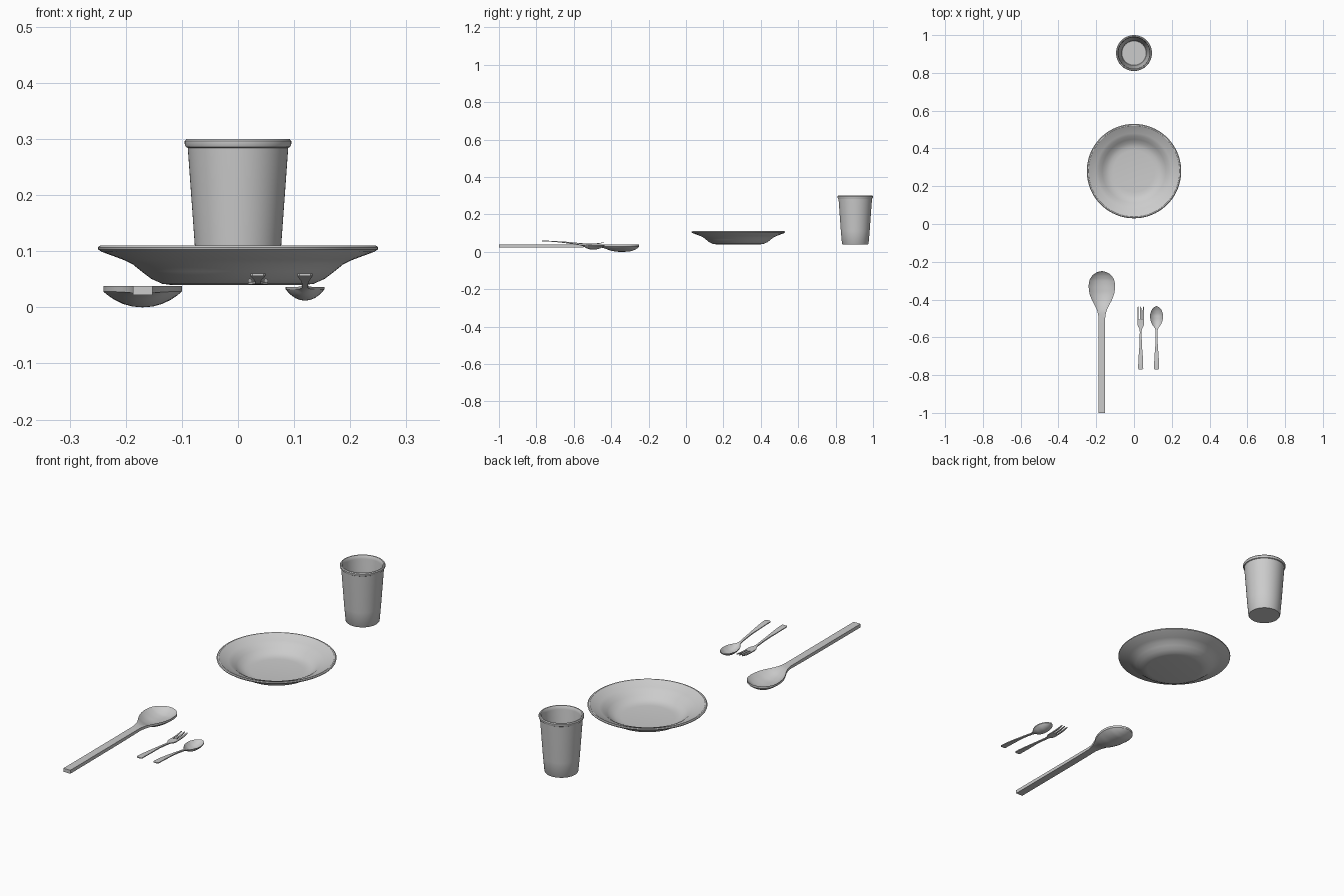
import bpy, bmesh, math


def finish(name, bm, angle=35):
    bmesh.ops.remove_doubles(bm, verts=bm.verts, dist=1e-5)
    bmesh.ops.recalc_face_normals(bm, faces=bm.faces)
    mesh = bpy.data.meshes.new(name)
    bm.to_mesh(mesh)
    bm.free()
    ob = bpy.data.objects.new(name, mesh)
    bpy.context.collection.objects.link(ob)
    bpy.ops.object.select_all(action='DESELECT')
    bpy.context.view_layer.objects.active = ob
    ob.select_set(True)
    bpy.ops.object.shade_smooth_by_angle(angle=math.radians(angle))
    return ob


def turned(name, profile, y, steps=64):
    """Revolve an (r, z) profile about z; both ends lie on the axis."""
    bm = bmesh.new()
    vs = [bm.verts.new((r, 0, z)) for r, z in profile]
    edges = [bm.edges.new(p) for p in zip(vs, vs[1:])]
    bmesh.ops.spin(bm, geom=vs + edges, cent=(0, 0, 0), axis=(0, 0, 1),
                   angle=math.tau, steps=steps)
    ob = finish(name, bm)
    ob.location.y = y


def smooth_stations(st, n):
    """Monotone cubic interpolation between stations."""
    def slope(a, b, k):
        return (b[k] - a[k]) / (b[0] - a[0])

    def tangent(i, k):
        if i == 0 or i == len(st) - 1:
            j = min(i, len(st) - 2)
            return slope(st[j], st[j + 1], k)
        a, b = slope(st[i - 1], st[i], k), slope(st[i], st[i + 1], k)
        return 2 * a * b / (a + b) if a * b > 0 else 0

    out = []
    for i in range(len(st) - 1):
        h = st[i + 1][0] - st[i][0]
        for s in range(n):
            t = s / n
            row = [st[i][0] + t * h]
            for k in range(1, len(st[0])):
                row.append((2*t**3 - 3*t*t + 1) * st[i][k] + (t**3 - 2*t*t + t) * h * tangent(i, k)
                           + (3*t*t - 2*t**3) * st[i + 1][k] + (t**3 - t*t) * h * tangent(i + 1, k))
            out.append(row)
    return out + [list(st[-1])]


def blade(bm, x, stations, n=4, cols=12):
    """Loft along y. Station: y, half width, edge z, dish depth, thickness."""
    rings = []
    for y, w, z, d, th in smooth_stations(stations, n):
        us = [-math.cos(math.pi * i / cols) for i in range(cols + 1)]
        top = [(x + w * u, y, z - d * (1 - abs(u) ** 2.2)) for u in us]
        low = [(px, py, pz - th) for px, py, pz in reversed(top)]
        rings.append([bm.verts.new(p) for p in top + low])
    for a, b in zip(rings, rings[1:]):
        for i in range(len(a)):
            j = (i + 1) % len(a)
            bm.faces.new((a[i], a[j], b[j], b[i]))
    bm.faces.new(rings[0])
    bm.faces.new(rings[-1])


# cup with rolled rim
turned("cup", [(0, .04), (.069, .04), (.071, .043), (.077, .11), (.0895, .284),
               (.093, .286), (.095, .291), (.095, .296), (.092, .30), (.087, .30),
               (.084, .296), (.0825, .284), (.071, .11), (.066, .052), (.064, .05), (0, .05)], .905)

# shallow wide-rimmed plate
turned("plate", [(0, .04), (.12, .04), (.135, .042), (.155, .051), (.172, .064),
                 (.188, .077), (.205, .085), (.243, .099), (.249, .103), (.25, .107), (.246, .11),
                 (.24, .11), (.236, .107), (.20, .094), (.185, .086), (.168, .072),
                 (.15, .058), (.13, .051), (.11, .049), (0, .048)], .28, 80)

# large serving spoon
bm = bmesh.new()
blade(bm, -.17, [
    (-1.0, .0175, .038, 0, .016), (-.66, .0175, .038, 0, .015), (-.50, .0175, .038, 0, .013),
    (-.47, .022, .038, .001, .012), (-.44, .033, .038, .008, .011), (-.40, .054, .038, .022, .010),
    (-.36, .067, .038, .028, .010), (-.33, .070, .038, .028, .010), (-.30, .066, .038, .026, .010),
    (-.275, .052, .038, .018, .010), (-.26, .034, .038, .009, .010),
    (-.253, .018, .038, .003, .010), (-.25, .004, .038, 0, .010)])
finish("serving_spoon", bm)

# small spoon
bm = bmesh.new()
blade(bm, .1195, [
    (-.77, .010, .060, 0, .004), (-.764, .0135, .060, 0, .004), (-.70, .011, .056, 0, .004),
    (-.63, .006, .049, 0, .005), (-.57, .005, .040, 0, .005), (-.553, .009, .037, .002, .004),
    (-.53, .024, .036, .014, .004), (-.505, .033, .036, .020, .004), (-.485, .0345, .036, .020, .004),
    (-.46, .028, .036, .014, .004), (-.443, .016, .036, .005, .004), (-.435, .002, .036, 0, .004)])
finish("small_spoon", bm)

# fork: handle and head, then tines
bm = bmesh.new()
blade(bm, .0355, [
    (-.77, .010, .060, 0, .004), (-.764, .0135, .060, 0, .004), (-.70, .011, .057, 0, .004),
    (-.63, .006, .053, 0, .005), (-.57, .005, .047, 0, .005), (-.553, .008, .0455, 0, .004),
    (-.54, .015, .0445, 0, .004), (-.525, .018, .044, 0, .004), (-.505, .018, .044, 0, .004)])
for k in (-1, 0, 1):
    blade(bm, .0355 + k * .0142, [
        (-.507, .0038, .044, 0, .004), (-.47, .0036, .046, 0, .004),
        (-.445, .003, .050, 0, .003), (-.438, .0012, .051, 0, .003)], cols=4)
finish("fork", bm)
